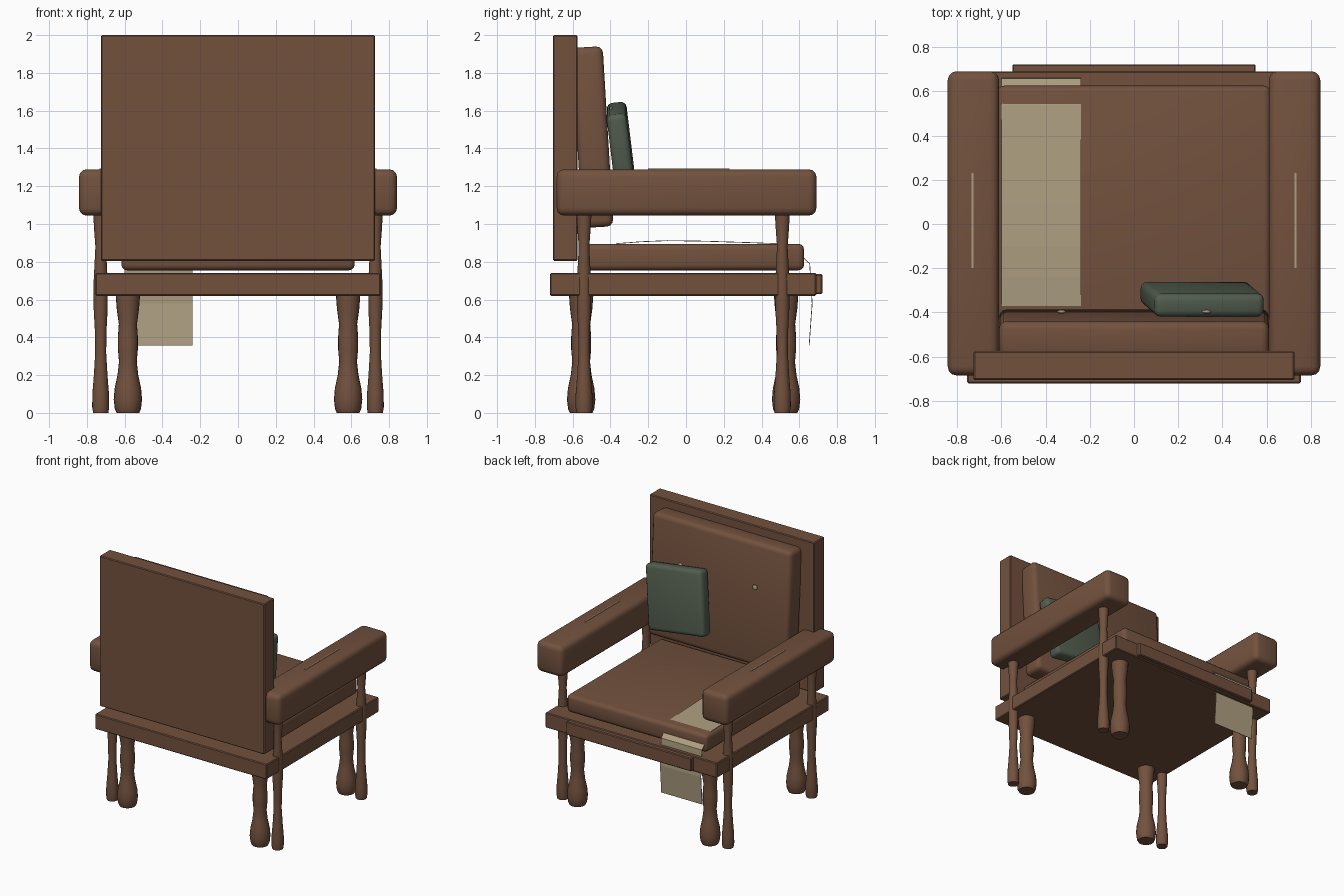
import bpy, bmesh, math

cube = bpy.data.objects.get("Cube")
if cube:
    bpy.data.objects.remove(cube, do_unlink=True)


def material(name, color):
    m = bpy.data.materials.new(name)
    m.use_nodes = True
    m.diffuse_color = (*color, 1)
    m.node_tree.nodes["Principled BSDF"].inputs["Base Color"].default_value = (*color, 1)
    return m


brown = material("brown leather", (0.17, 0.083, 0.048))
green = material("green fabric", (0.085, 0.11, 0.078))
beige = material("beige cloth", (0.42, 0.345, 0.22))


def finish(bm, name, mat, smooth=True):
    bmesh.ops.recalc_face_normals(bm, faces=bm.faces)
    me = bpy.data.meshes.new(name)
    bm.to_mesh(me)
    bm.free()
    me.materials.append(mat)
    ob = bpy.data.objects.new(name, me)
    bpy.context.collection.objects.link(ob)
    if smooth:
        bpy.ops.object.select_all(action='DESELECT')
        ob.select_set(True)
        bpy.context.view_layer.objects.active = ob
        bpy.ops.object.shade_smooth_by_angle(angle=math.radians(35))
    return ob


def box(name, mat, center, size, bevel, segments=3, rot=(0, 0, 0)):
    bm = bmesh.new()
    bmesh.ops.create_cube(bm, size=1)
    bmesh.ops.scale(bm, vec=size, verts=bm.verts)
    if bevel:
        bmesh.ops.bevel(bm, geom=bm.edges[:], offset=bevel, segments=segments,
                        profile=0.5, affect='EDGES')
    ob = finish(bm, name, mat)
    ob.location, ob.rotation_euler = center, rot
    return ob


def turned(name, mat, profile, x, y, sides=20):
    # closed lathe of (radius, height) rings
    bm = bmesh.new()
    rings = [[bm.verts.new((r * math.cos(math.tau * i / sides),
                            r * math.sin(math.tau * i / sides), z))
              for i in range(sides)] for r, z in profile]
    for a, b in zip(rings, rings[1:]):
        for i in range(sides):
            j = (i + 1) % sides
            bm.faces.new((a[i], a[j], b[j], b[i]))
    bm.faces.new(rings[0])
    bm.faces.new(rings[-1])
    finish(bm, name, mat).location = (x, y, 0)


# Frame and upholstery
box("seat_frame", brown, (0, -0.015, 0.68), (1.51, 1.41, 0.12), 0.006, 1)
box("front_rail", brown, (0, 0.70, 0.682), (1.10, 0.044, 0.105), 0.006, 1)
box("backrest_board", brown, (0, -0.64, 1.4025), (1.45, 0.13, 1.195), 0.006, 1)
box("seat_cushion", brown, (0, 0.03, 0.825), (1.235, 1.19, 0.14), 0.03)
box("back_cushion", brown, (0, -0.495, 1.46), (1.22, 0.165, 0.955), 0.035, 3, (0.06, 0, 0))
box("throw_pillow", green, (0.308, -0.34, 1.367), (0.50, 0.105, 0.50), 0.03, 3,
    (0.12, 0.14, 0))

# Arms with a seam strip, and legs
thick_leg = [(0.06, 0), (0.069, 0.02), (0.075, 0.07), (0.07, 0.13), (0.055, 0.20),
             (0.047, 0.27), (0.053, 0.34), (0.053, 0.40), (0.048, 0.47),
             (0.059, 0.55), (0.065, 0.63)]
thin_leg = [(0.04, 0), (0.045, 0.03), (0.044, 0.10), (0.036, 0.20), (0.029, 0.32),
            (0.031, 0.44), (0.037, 0.55), (0.037, 0.70), (0.028, 0.88), (0.034, 0.96),
            (0.04, 1.06)]
for side, s in (("left", 1), ("right", -1)):
    box(side + "_arm", brown, (s * 0.726, 0.003, 1.167), (0.232, 1.375, 0.245), 0.04)
    box(side + "_arm_seam", beige, (s * 0.73, 0.015, 1.29), (0.007, 0.43, 0.008), 0)
    for end, y_thick, y_thin in (("front", 0.53, 0.51), ("back", -0.555, -0.54)):
        turned(f"{side}_{end}_leg", brown, thick_leg, s * 0.583, y_thick)
        turned(f"{side}_{end}_arm_post", brown, thin_leg, s * 0.727, y_thin)

    # Tufting button
    bm = bmesh.new()
    bmesh.ops.create_uvsphere(bm, u_segments=16, v_segments=8, radius=0.021)
    bmesh.ops.scale(bm, vec=(1, 0.4, 1), verts=bm.verts)
    finish(bm, side + "_back_button", beige).location = (s * 0.328, -0.397, 1.608)

# Throw blanket draped over the seat and hanging in front
path = [(-0.37, 0.896), (-0.24, 0.906), (-0.10, 0.912), (0.10, 0.909), (0.35, 0.901),
        (0.54, 0.894), (0.58, 0.865), (0.618, 0.825), (0.655, 0.79), (0.66, 0.70),
        (0.668, 0.58), (0.652, 0.357)]
bm = bmesh.new()
rows = [[bm.verts.new((x, y, z)) for x in (-0.60, -0.24)] for y, z in path]
for a, b in zip(rows, rows[1:]):
    bm.faces.new((a[0], a[1], b[1], b[0]))
blanket = finish(bm, "throw_blanket", beige, False)
solid = blanket.modifiers.new("thickness", 'SOLIDIFY')
solid.thickness = 0.004
solid.offset = 0
